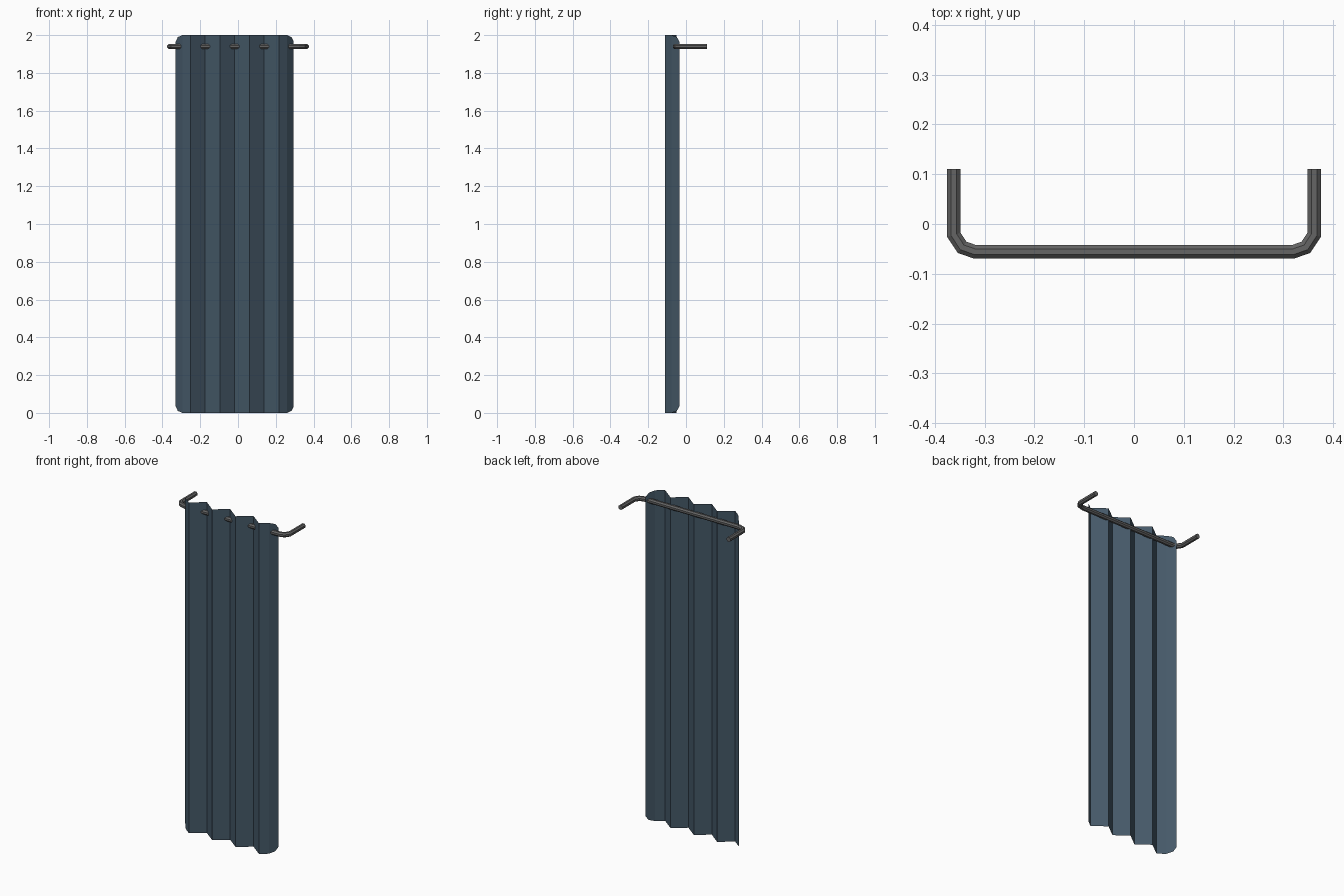
import bpy, bmesh, math
from mathutils import Vector

if "Cube" in bpy.data.objects:
    bpy.data.objects.remove(bpy.data.objects["Cube"])


def make_object(name, bm, color):
    mesh = bpy.data.meshes.new(name)
    bm.to_mesh(mesh)
    bm.free()
    obj = bpy.data.objects.new(name, mesh)
    bpy.context.collection.objects.link(obj)
    mat = bpy.data.materials.new(name + "_material")
    mat.diffuse_color = color
    mat.use_nodes = True
    mat.node_tree.nodes["Principled BSDF"].inputs["Base Color"].default_value = mat.diffuse_color
    mesh.materials.append(mat)
    return obj


# Curtain: one thin pleated sheet with rounded corners at both ends
H, X0, X1 = 2.0, -0.33, 0.295
FRONT, BACK, END = -0.11, -0.05, -0.035
pitch = (X1 - X0) / 8
folds = [(X0 + i * pitch, FRONT if i % 2 else BACK) for i in range(1, 8)]

# (distance from side edge, height trimmed off top and bottom, depth y)
rounding = [(0.0, 0.035, END), (0.011, 0.011, -0.048), (0.035, 0.0, -0.077)]
columns = [(X0 + d, y, t) for d, t, y in rounding]
columns += [(x, y, 0.0) for x, y in folds]
columns += [(X1 - d, y, t) for d, t, y in reversed(rounding)]

bm = bmesh.new()
pairs = [(bm.verts.new((x, y, t)), bm.verts.new((x, y, H - t))) for x, y, t in columns]
for (a, b), (c, d) in zip(pairs, pairs[1:]):
    bm.faces.new((a, c, d, b))
make_object("curtain", bm, (0.06, 0.1, 0.14, 1))

# Rail: octagonal tube swept along a mirrored path with mitred bends
half = [(-0.3615, 0.11), (-0.3615, -0.022), (-0.345, -0.047), (-0.32, -0.0555)]
path = [Vector(p) for p in half + [(-x, y) for x, y in reversed(half)]]
RAIL_Z, SIDES = 1.94, 8
R = 0.0135 / math.cos(math.pi / SIDES)

bm = bmesh.new()
rings = []
for i, p in enumerate(path):
    d_in = (p - path[max(i - 1, 0)]).normalized() if i else (path[1] - p).normalized()
    d_out = (path[i + 1] - p).normalized() if i < len(path) - 1 else d_in
    tangent = (d_in + d_out).normalized()
    side = Vector((-tangent.y, tangent.x)) / tangent.dot(d_in)
    ring = []
    for k in range(SIDES):
        a = math.tau * (k + 0.5) / SIDES
        q = p + side * R * math.cos(a)
        ring.append(bm.verts.new((q.x, q.y, RAIL_Z + R * math.sin(a))))
    rings.append(ring)
for r0, r1 in zip(rings, rings[1:]):
    for k in range(SIDES):
        j = (k + 1) % SIDES
        bm.faces.new((r0[k], r0[j], r1[j], r1[k]))
bm.faces.new(rings[0])
bm.faces.new(rings[-1])
bmesh.ops.recalc_face_normals(bm, faces=bm.faces)
make_object("curtain_rail", bm, (0.13, 0.13, 0.13, 1))
